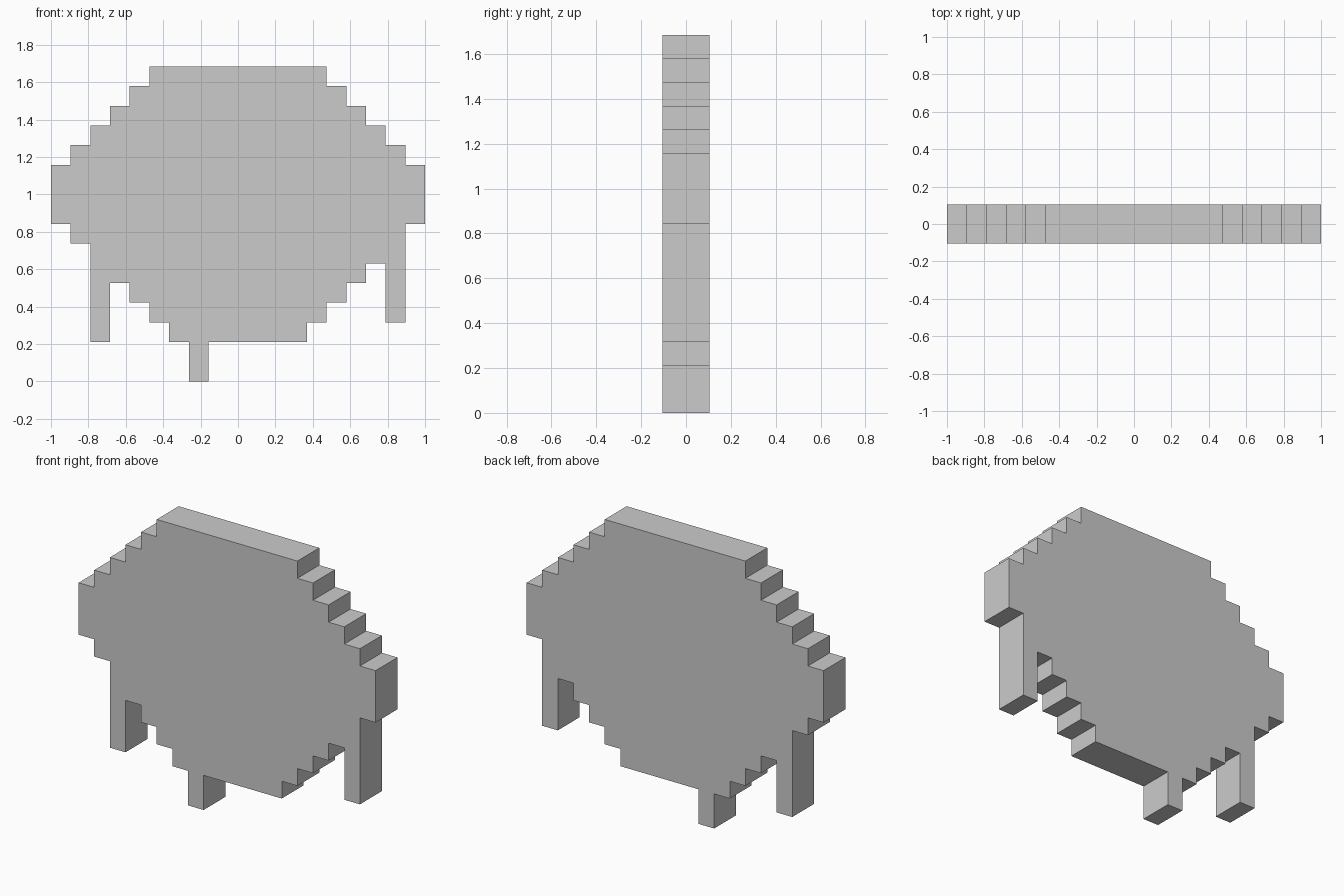
import bpy, bmesh

if "Cube" in bpy.data.objects:
    bpy.data.objects.remove(bpy.data.objects["Cube"])

U = 2 / 19   # one pixel cell; the slab is 19 cells wide and 2 deep


def slab(name, outline):
    """Extrude an x/z outline (in cells) through the two-cell depth."""
    bm = bmesh.new()
    face = bm.faces.new([bm.verts.new((x * U, -U, z * U)) for x, z in outline])
    out = bmesh.ops.extrude_face_region(bm, geom=[face])
    verts = [v for v in out["geom"] if isinstance(v, bmesh.types.BMVert)]
    bmesh.ops.translate(bm, vec=(0, 2 * U, 0), verts=verts)
    bmesh.ops.recalc_face_normals(bm, faces=bm.faces)
    mesh = bpy.data.meshes.new(name)
    bm.to_mesh(mesh)
    bm.free()
    obj = bpy.data.objects.new(name, mesh)
    bpy.context.collection.objects.link(obj)
    return obj


def leg(name, x, z0, z1):
    """One-cell-wide leg whose left side is at x."""
    return slab(name, [(x, z0), (x + 1, z0), (x + 1, z1), (x, z1)])


# Stepped round body: (half width, bottom, top) of each row, mirrored in x
rows = [(3.5, 2, 3), (4.5, 3, 4), (5.5, 4, 5), (6.5, 5, 6), (7.5, 6, 7),
        (8.5, 7, 8), (9.5, 8, 11), (8.5, 11, 12), (7.5, 12, 13),
        (6.5, 13, 14), (5.5, 14, 15), (4.5, 15, 16)]
right = [(w, z) for w, z0, z1 in rows for z in (z0, z1)]
slab("round_body", right + [(-x, z) for x, z in reversed(right)])

# Three legs of uneven length
leg("left_leg", -7.5, 2, 6)
leg("middle_leg", -2.5, 0, 2)
leg("right_leg", 7.5, 3, 7)
